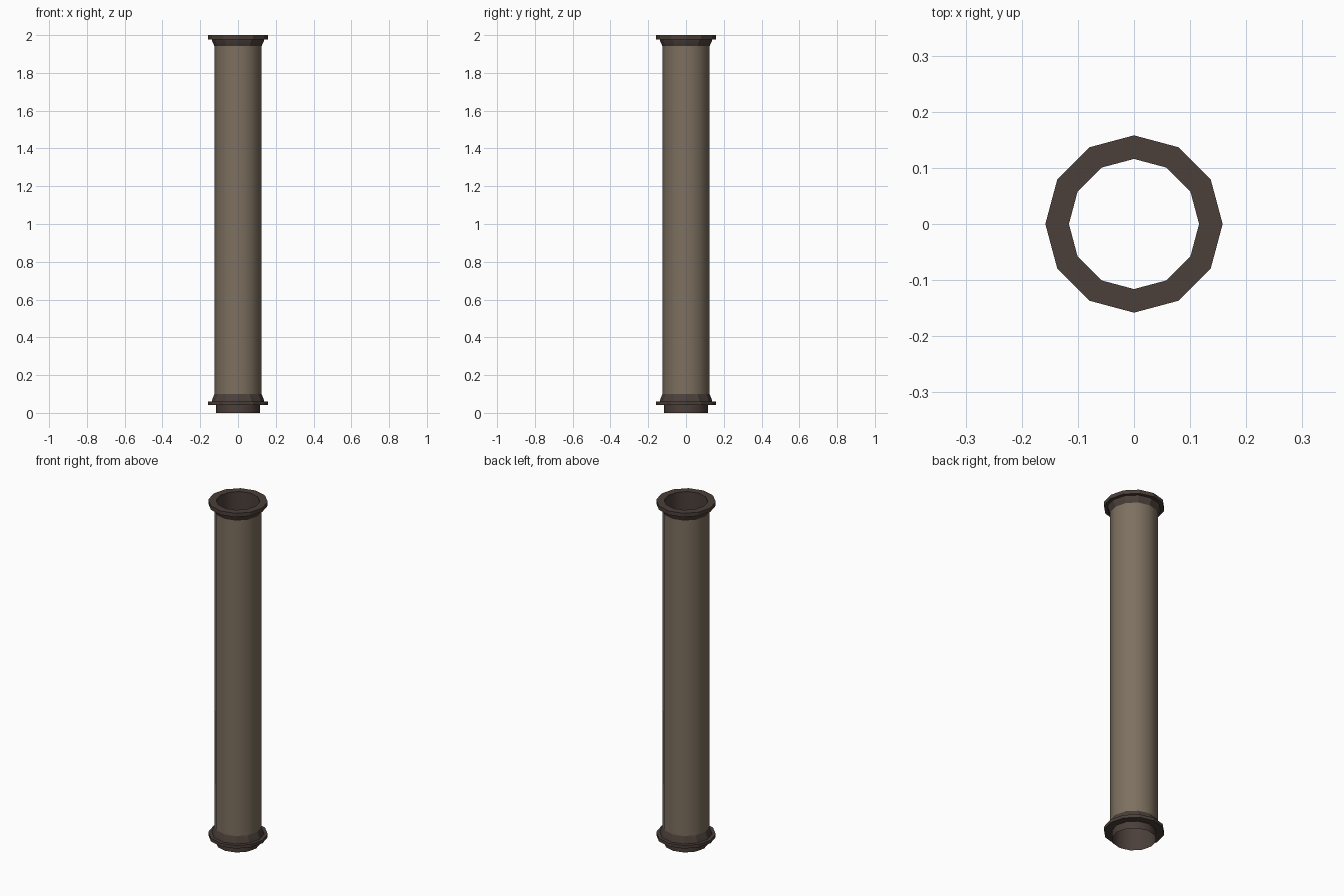
import bpy, bmesh, math

if "Cube" in bpy.data.objects:
    bpy.data.objects.remove(bpy.data.objects["Cube"])

SIDES = 12


def material(name, rgb):
    m = bpy.data.materials.new(name)
    m.diffuse_color = (*rgb, 1)
    m.use_nodes = True
    m.node_tree.nodes["Principled BSDF"].inputs["Base Color"].default_value = m.diffuse_color
    return m


TAN = material("weathered_tan", (0.205, 0.162, 0.115))
BROWN = material("dark_brown", (0.070, 0.050, 0.042))


def lathe(name, profile, mat, inward=False, smooth=35):
    """Spin an open (radius, z) profile, listed bottom to top, around z."""
    bm = bmesh.new()
    rings = []
    for r, z in profile:
        rings.append([bm.verts.new((r * math.cos(2 * math.pi * i / SIDES),
                                    r * math.sin(2 * math.pi * i / SIDES), z))
                      for i in range(SIDES)])
    for a, b in zip(rings, rings[1:]):
        for i in range(SIDES):
            j = (i + 1) % SIDES
            quad = [a[i], a[j], b[j], b[i]]
            bm.faces.new(quad[::-1] if inward else quad)
    mesh = bpy.data.meshes.new(name)
    bm.to_mesh(mesh)
    bm.free()
    mesh.materials.append(mat)
    ob = bpy.data.objects.new(name, mesh)
    bpy.context.collection.objects.link(ob)
    bpy.ops.object.select_all(action='DESELECT')
    ob.select_set(True)
    bpy.context.view_layer.objects.active = ob
    bpy.ops.object.shade_smooth_by_angle(angle=math.radians(smooth))
    return ob


R_IN, R_OUT, R_FLANGE = 0.116, 0.125, 0.158

# Main pipe wall
lathe("pipe_body", [(R_OUT, 0.098), (R_OUT, 1.944)], TAN)

# Inner bore running the whole length; its lower end is the exposed spigot
lathe("pipe_bore", [(R_IN, 0.0), (R_IN, 2.0)], BROWN, inward=True)
lathe("spigot", [(R_IN + 0.0005, 0.0), (R_IN + 0.0005, 0.042)], BROWN)

# Bottom flange with tapered collar
lathe("bottom_flange", [(R_IN, 0.042), (R_FLANGE, 0.042), (R_FLANGE, 0.06),
                        (0.139, 0.06), (0.136, 0.072), (R_OUT, 0.1)], BROWN, smooth=25)

# Top flange with tapered collar
lathe("top_flange", [(R_OUT, 1.942), (0.136, 1.966), (0.139, 1.978),
                     (R_FLANGE, 1.978), (R_FLANGE, 2.0), (R_IN, 2.0)], BROWN, smooth=25)
